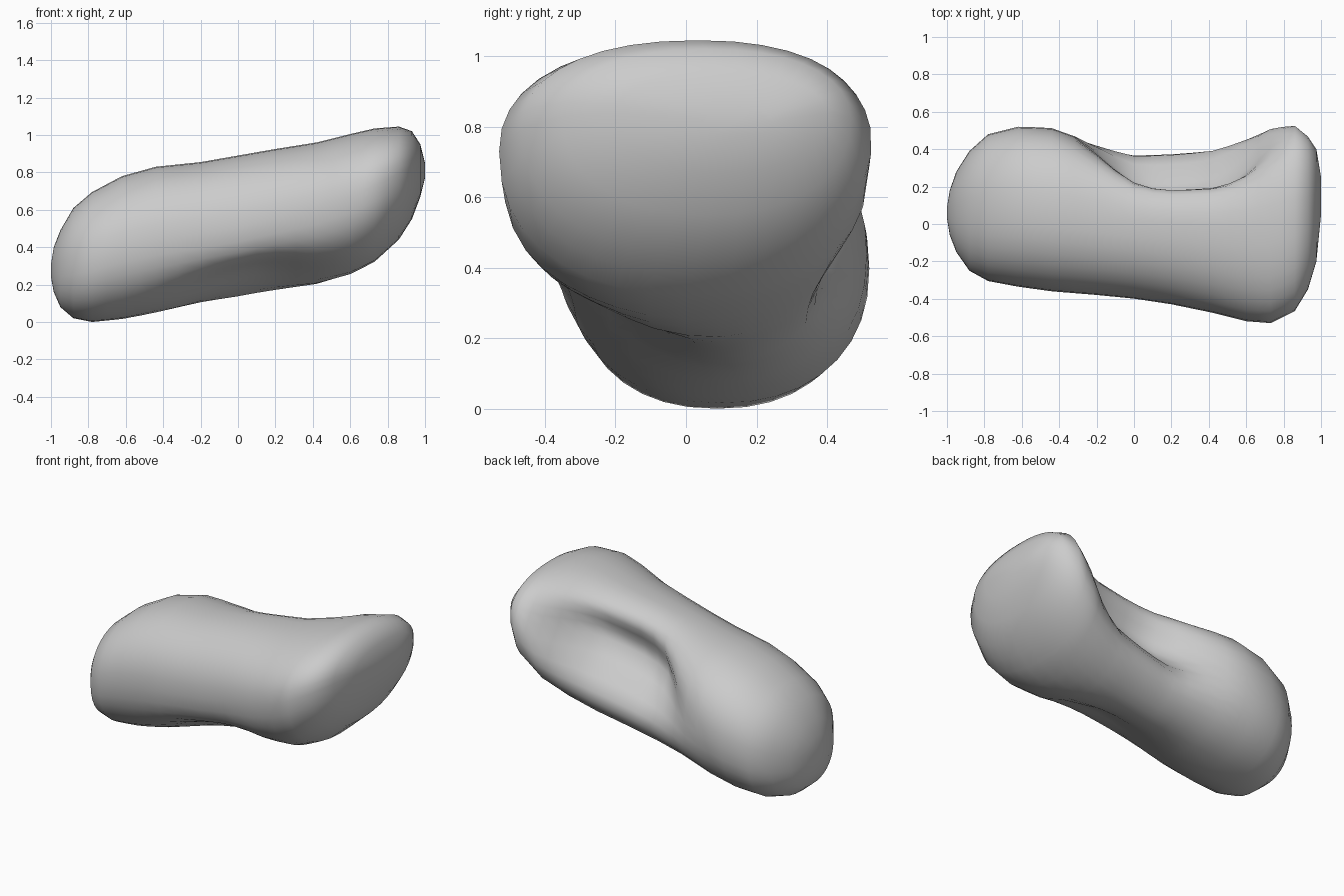
import bpy
import bmesh
import math

cube = bpy.data.objects.get("Cube")
if cube:
    bpy.data.objects.remove(cube, do_unlink=True)

SIDES = 36
ROUNDNESS = 2 / 2.25

# Outline at each station along the body: x, bottom, top, front, back
STATIONS = [
    (-1, .24, .31, .03, .09),
    (-.985, .16, .40, -.06, .18),
    (-.95, .08, .49, -.15, .28),
    (-.88, .02, .61, -.25, .39),
    (-.78, 0, .695, -.305, .48),
    (-.62, .015, .78, -.335, .52),
    (-.44, .045, .83, -.36, .515),
    (-.2, .09, .855, -.38, .465),
    (0, .115, .89, -.40, .435),
    (.2, .15, .925, -.43, .445),
    (.42, .19, .96, -.475, .465),
    (.6, .25, 1.005, -.52, .505),
    (.73, .32, 1.035, -.53, .54),
    (.86, .44, 1.045, -.465, .535),
    (.93, .55, 1.02, -.35, .47),
    (.975, .67, .95, -.2, .4),
    (1, .77, .85, .05, .25),
]


def bell(value, centre, width):
    return math.exp(-((value - centre) / width) ** 2)


def rounded(value):
    """Superellipse coordinate, keeping the sign."""
    return math.copysign(abs(value) ** ROUNDNESS, value)


def hollow_depth(x, height, side):
    """How far the back surface is pressed in, leaning with the body."""
    along = math.exp(-abs((x - .25 - .1 * height) / .44) ** 3.4)
    across = bell(height, .25, .57 if height > .25 else .48)
    return .305 * along * across * max(0, min(1, 2.5 * side))


def make_ring(bm, x, bottom, top, front, back):
    ring = []
    # The widest level rises towards the high end
    middle = bottom + (top - bottom) * (.5 + .1 * max(0, x))
    for i in range(SIDES):
        angle = math.tau * i / SIDES
        side, height = rounded(math.cos(angle)), rounded(math.sin(angle))
        y = (front + back) / 2 + side * (back - front) / 2
        y -= hollow_depth(x, height, side)
        z = middle + height * (top - middle if height > 0 else middle - bottom)
        # Shallow waist under the front
        waist = .12 * bell(x, .08, .38) * bell(math.degrees(angle), 240, 30)
        ring.append(bm.verts.new((x, y + waist * .45, z + waist * .9)))
    return ring


# Add a halfway station wherever the gap is wide
outline = [STATIONS[0]]
for a, b in zip(STATIONS, STATIONS[1:]):
    if b[0] - a[0] > .12:
        outline.append([(p + q) / 2 for p, q in zip(a, b)])
    outline.append(b)

# Loft the rounded body through the stations and close both ends
bm = bmesh.new()
rings = [make_ring(bm, *station) for station in outline]
for a, b in zip(rings, rings[1:]):
    for i in range(SIDES):
        j = (i + 1) % SIDES
        bm.faces.new((a[i], a[j], b[j], b[i]))
bm.faces.new(rings[0])
bm.faces.new(rings[-1])
bmesh.ops.recalc_face_normals(bm, faces=bm.faces)
for face in bm.faces:
    face.smooth = True

mesh = bpy.data.meshes.new("hollowed_stone")
bm.to_mesh(mesh)
bm.free()
stone = bpy.data.objects.new("hollowed_stone", mesh)
bpy.context.collection.objects.link(stone)

# Plain grey
grey = bpy.data.materials.new("stone grey")
grey.use_nodes = True
colour = (.6, .6, .6, 1)
grey.diffuse_color = colour
grey.node_tree.nodes["Principled BSDF"].inputs["Base Color"].default_value = colour
mesh.materials.append(grey)
